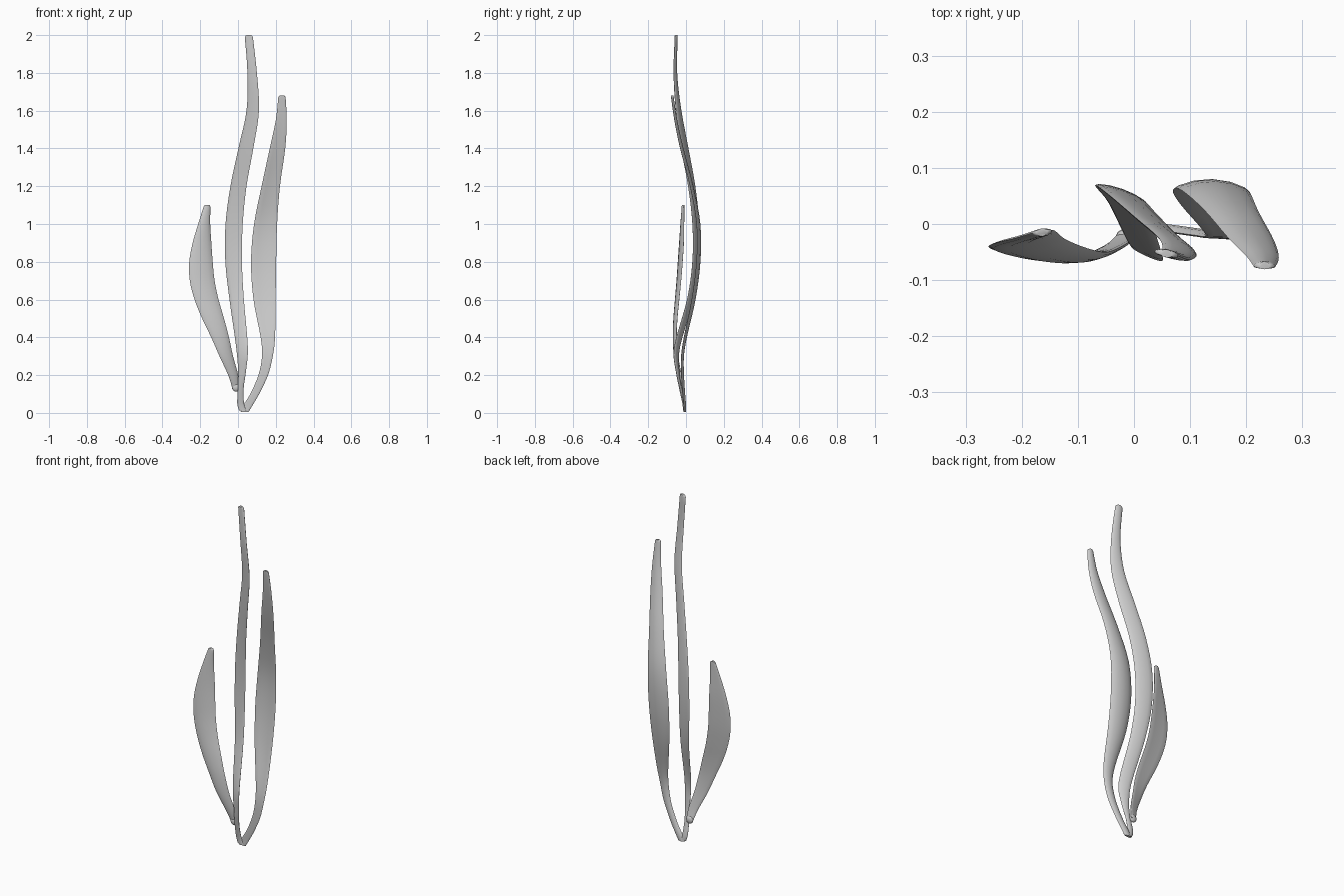
import bpy, bmesh, math
from mathutils import Vector


def spline(rows, steps):
    """Catmull-Rom interpolation through station rows."""
    out = []
    for i in range(len(rows) - 1):
        a, b, c, d = (rows[max(i - 1, 0)], rows[i], rows[i + 1],
                      rows[min(i + 2, len(rows) - 1)])
        for s in range(steps):
            t = s / steps
            row = []
            for p, q, r, w in zip(a, b, c, d):
                row.append(0.5 * (2 * q + (r - p) * t + (2 * p - 5 * q + 4 * r - w) * t * t
                                  + (3 * q - p - 3 * r + w) * t ** 3))
            out.append(row)
    out.append(list(rows[-1]))
    return out


def blade(name, rows, bulge, thick=0.007, sides=12, steps=4):
    """Loft a thin lens section; row = z, left x, left y, right x, right y."""
    bm = bmesh.new()
    rings = []
    data = spline(rows, steps)
    z, lx, ly, rx, ry = data[-1]
    # rounded tip
    for f, dz in ((0.08, 0.007), (0.24, 0.011)):
        data.append([z + dz, lx + (rx - lx) * f, ly + (ry - ly) * f,
                     rx - (rx - lx) * f, ry - (ry - ly) * f])
    for z, lx, ly, rx, ry in data:
        l, r = Vector((lx, ly, z)), Vector((rx, ry, z))
        n = Vector((-(ry - ly), rx - lx, 0)).normalized()
        w = (r - l).length
        ring = []
        for k in range(sides):
            a = 2 * math.pi * k / sides
            c, s = math.cos(a), math.sin(a)
            off = thick * s + bulge * w * (1 - c * c)
            ring.append(bm.verts.new((l + r) / 2 + (r - l) / 2 * c + n * off))
        rings.append(ring)
    for a, b in zip(rings, rings[1:]):
        for k in range(sides):
            j = (k + 1) % sides
            bm.faces.new((a[k], a[j], b[j], b[k]))
    bm.faces.new(rings[0][::-1])
    bm.faces.new(rings[-1])
    bmesh.ops.recalc_face_normals(bm, faces=bm.faces)
    me = bpy.data.meshes.new(name)
    bm.to_mesh(me)
    bm.free()
    ob = bpy.data.objects.new(name, me)
    bpy.context.collection.objects.link(ob)
    bpy.context.view_layer.objects.active = ob
    ob.select_set(True)
    bpy.ops.object.shade_smooth_by_angle(angle=math.radians(40))
    ob.select_set(False)
    return ob


# tall middle blade
blade("middle_blade", [
    (0.012, 0.006, -0.010, 0.045, -0.010),
    (0.05, -0.004, -0.012, 0.032, -0.015),
    (0.13, -0.001, -0.028, 0.030, -0.032),
    (0.22, 0.001, -0.038, 0.042, -0.052),
    (0.35, -0.010, -0.033, 0.052, -0.062),
    (0.60, -0.045, 0.037, 0.031, 0.006),
    (0.80, -0.067, 0.065, 0.021, 0.034),
    (1.00, -0.066, 0.068, 0.025, 0.034),
    (1.20, -0.040, 0.048, 0.045, 0.011),
    (1.40, 0.002, 0.012, 0.081, -0.026),
    (1.60, 0.045, -0.026, 0.111, -0.053),
    (1.80, 0.050, -0.050, 0.100, -0.064),
    (1.989, 0.036, -0.049, 0.079, -0.057)], bulge=0.03)

# wide right blade
blade("right_blade", [
    (0.005, 0.014, -0.010, 0.056, -0.010),
    (0.04, 0.027, -0.010, 0.077, -0.012),
    (0.10, 0.065, -0.014, 0.112, -0.017),
    (0.20, 0.108, -0.020, 0.159, -0.024),
    (0.30, 0.127, -0.022, 0.184, -0.024),
    (0.40, 0.120, -0.008, 0.196, -0.010),
    (0.60, 0.082, 0.036, 0.199, 0.030),
    (0.80, 0.069, 0.060, 0.202, 0.055),
    (1.00, 0.085, 0.060, 0.207, 0.056),
    (1.20, 0.125, 0.025, 0.222, 0.022),
    (1.40, 0.168, -0.025, 0.250, -0.030),
    (1.55, 0.200, -0.057, 0.258, -0.060),
    (1.67, 0.213, -0.075, 0.252, -0.076)], bulge=0.09)

# short left blade
blade("left_blade", [
    (0.13, -0.030, -0.020, 0.008, -0.012),
    (0.20, -0.052, -0.040, 0.001, -0.025),
    (0.30, -0.098, -0.060, -0.026, -0.042),
    (0.40, -0.142, -0.064, -0.048, -0.050),
    (0.50, -0.190, -0.060, -0.074, -0.046),
    (0.60, -0.230, -0.052, -0.103, -0.036),
    (0.70, -0.255, -0.044, -0.124, -0.026),
    (0.80, -0.258, -0.038, -0.134, -0.018),
    (0.90, -0.240, -0.032, -0.141, -0.012),
    (1.00, -0.211, -0.025, -0.147, -0.011),
    (1.09, -0.182, -0.016, -0.146, -0.012)], bulge=-0.05)

# small node where the left blade joins the middle stem
bpy.ops.mesh.primitive_uv_sphere_add(segments=12, ring_count=8, radius=1,
                                     location=(-0.01, -0.02, 0.135))
node = bpy.context.object
node.name = "stem_node"
node.scale = (0.022, 0.012, 0.022)
bpy.ops.object.shade_smooth_by_angle()
